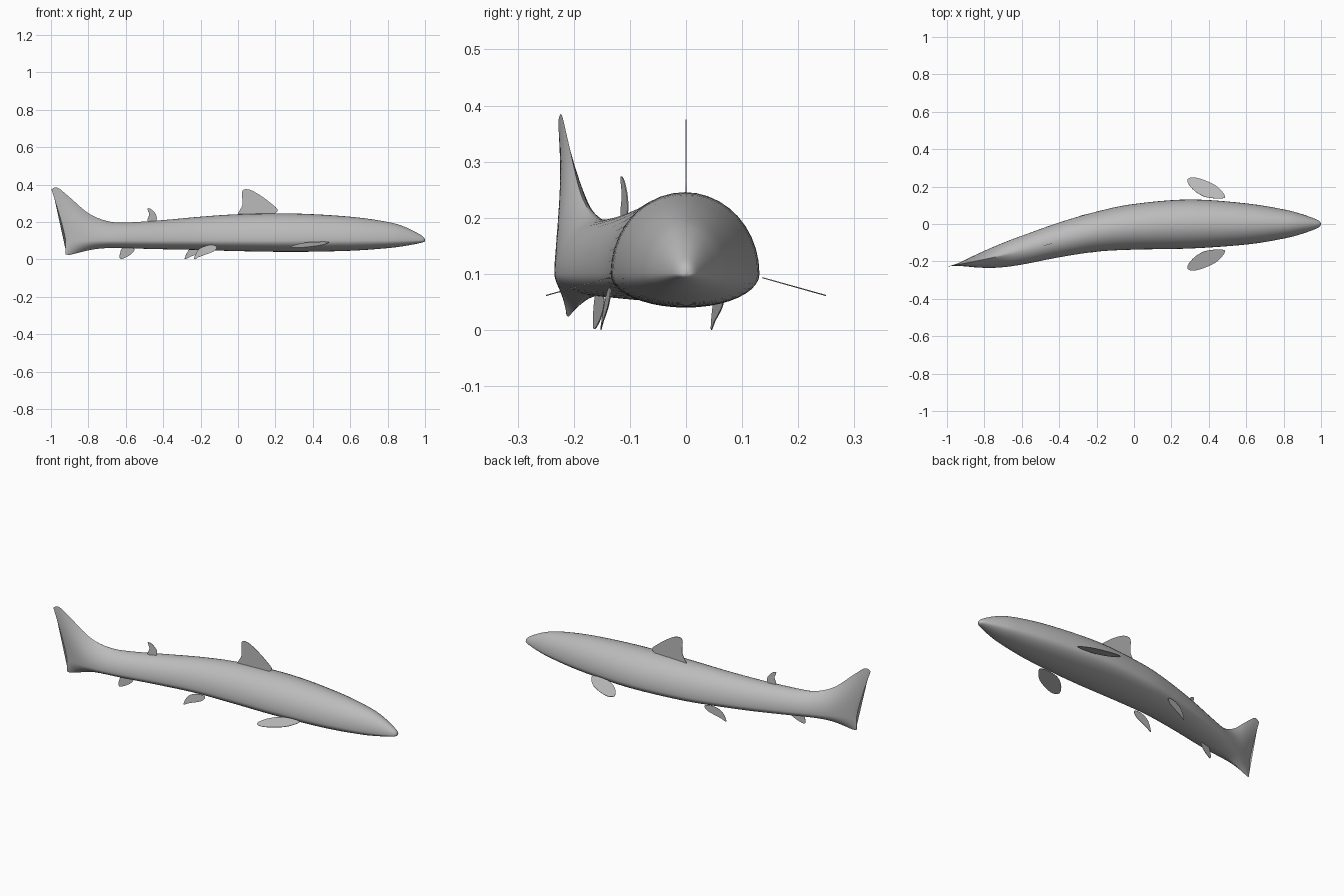
import bpy
import bmesh
import math
from mathutils import Vector

default_cube = bpy.data.objects.get("Cube")
if default_cube:
    bpy.data.objects.remove(default_cube, do_unlink=True)

# One plain grey skin for the whole fish
grey = bpy.data.materials.new("skin_grey")
grey.use_nodes = True
skin_colour = (0.5, 0.5, 0.5, 1)
grey.diffuse_color = skin_colour
grey.node_tree.nodes["Principled BSDF"].inputs["Base Color"].default_value = skin_colour

BELT = 0.1       # height of the widest line of the body
SIDES = 40       # points round the body
STEPS = 6        # subdivisions between stations


def spline(points, steps, closed=False):
    """Smooth a list of tuples with a Catmull-Rom curve."""
    pts = [Vector(p) for p in points]
    count = len(pts)
    result = []
    for i in range(count if closed else count - 1):
        if closed:
            a, b, c, d = (pts[(i + k) % count] for k in (-1, 0, 1, 2))
        else:
            a, b, c, d = (pts[min(max(i + k, 0), count - 1)] for k in (-1, 0, 1, 2))
        for s in range(steps):
            t = s / steps
            result.append(0.5 * (2 * b + (c - a) * t
                                 + (2 * a - 5 * b + 4 * c - d) * t ** 2
                                 + (3 * b - a - 3 * c + d) * t ** 3))
    if not closed:
        result.append(pts[-1])
    return result


# Spine seen from above: the tail sweeps to the right
spine = spline([(-1, -.228), (-.9, -.209), (-.75, -.178), (-.6, -.14), (-.4, -.085),
                (-.2, -.041), (0, -.015), (.3, 0), (.65, 0), (1, 0)], STEPS)


def spine_y(x):
    for a, b in zip(spine, spine[1:]):
        if x <= b.x:
            return a.y + (b.y - a.y) * (x - a.x) / (b.x - a.x)
    return spine[-1].y


def finish(bm, name):
    bmesh.ops.recalc_face_normals(bm, faces=bm.faces[:])
    mesh = bpy.data.meshes.new(name)
    bm.to_mesh(mesh)
    bm.free()
    mesh.materials.append(grey)
    obj = bpy.data.objects.new(name, mesh)
    bpy.context.collection.objects.link(obj)
    return obj


# Body stations: x at belt, x at top, half width, top, bottom, pinch of the upper half
stations = [
    (1, 1, .001, .103, .099, 1),
    (.985, .985, .02, .125, .09, 1),
    (.9, .9, .052, .17, .073, 1),
    (.8, .8, .078, .2, .06, 1),
    (.6, .6, .11, .228, .046, 1),
    (.3, .3, .131, .245, .04, 1),
    (0, 0, .122, .241, .044, 1),
    (-.2, -.2, .107, .228, .05, 1),
    (-.4, -.4, .093, .21, .054, 1),
    (-.6, -.6, .077, .197, .059, 1.1),
    (-.7, -.7, .065, .205, .06, 1.4),
    (-.78, -.8, .05, .247, .052, 2),
    (-.85, -.9, .032, .332, .036, 2.3),
    (-.9, -.965, .014, .383, .024, 2.2),
    (-.921, -.998, .002, .374, .027, 1.5),
]

# Body and tail lofted as one smooth skin
bm = bmesh.new()
rings = []
for belt_x, top_x, half, top, bottom, pinch in spline(stations, STEPS):
    ring = []
    for i in range(SIDES):
        angle = math.tau * i / SIDES
        c, s = math.cos(angle), math.sin(angle)
        if s >= 0:
            x = belt_x + (top_x - belt_x) * s ** 1.2
            z = BELT + (top - BELT) * s
            power = pinch
        else:
            x = belt_x
            z = BELT + (BELT - bottom) * s
            power = 1 + (pinch - 1) * 0.6
        side = math.copysign(abs(c) ** power, c) * half
        ring.append(bm.verts.new((x, spine_y(x) + side, z)))
    rings.append(ring)
for front, back in zip(rings, rings[1:]):
    for i in range(SIDES):
        j = (i + 1) % SIDES
        bm.faces.new((front[i], front[j], back[j], back[i]))
bm.faces.new(rings[0])
bm.faces.new(rings[-1])
body = finish(bm, "body_and_tail")
bpy.ops.object.select_all(action="DESELECT")
body.select_set(True)
bpy.context.view_layer.objects.active = body
bpy.ops.object.shade_smooth_by_angle(angle=math.radians(50))


def fin(name, outline, place):
    """Thin flat fin: a smoothed outline placed in space."""
    bm = bmesh.new()
    bm.faces.new([bm.verts.new(place(p.x, p.y)) for p in spline(outline, STEPS, True)])
    obj = finish(bm, name)
    thin = obj.modifiers.new("thickness", "SOLIDIFY")
    thin.thickness = 0.002
    thin.offset = 0
    return obj


# Upright fins along the back and belly, outlined in x and z
fin("dorsal_fin",
    [(0, .23), (.023, .29), (.022, .36), (.045, .375), (.09, .36), (.17, .305), (.21, .255), (.1, .22)],
    lambda x, z: (x, 0, z))
fin("rear_dorsal_fin",
    [(-.484, .272), (-.475, .24), (-.483, .205), (-.44, .205), (-.437, .235), (-.46, .265)],
    lambda x, z: (x, -.115 + .25 * (x + .48), z))
fin("anal_fin",
    [(-.627, .002), (-.63, .035), (-.61, .066), (-.555, .055), (-.575, .025)],
    lambda x, z: (x, -.163 + .25 * (x + .625), z))

# Pelvic fins
pelvic = [(-.235, .002), (-.21, .053), (-.16, .075), (-.115, .07), (-.13, .043), (-.2, .016)]
fin("right_pelvic_fin", pelvic,
    lambda x, z: (x, -.152 + .08 * (x + .235) + .12 * z, z))
fin("left_pelvic_fin", pelvic,
    lambda x, z: (x - .05, .045 + .19 * (x + .235), z))

# Pectoral fins, outlined from above and drooping outward
pectoral = [(.285, .235), (.33, .248), (.43, .21), (.483, .157), (.47, .137), (.38, .145), (.315, .185)]
for name, sign in (("left_pectoral_fin", 1), ("right_pectoral_fin", -1)):
    fin(name, pectoral, lambda x, y: (x, sign * y, .095 - .28 * (y - .13)))
